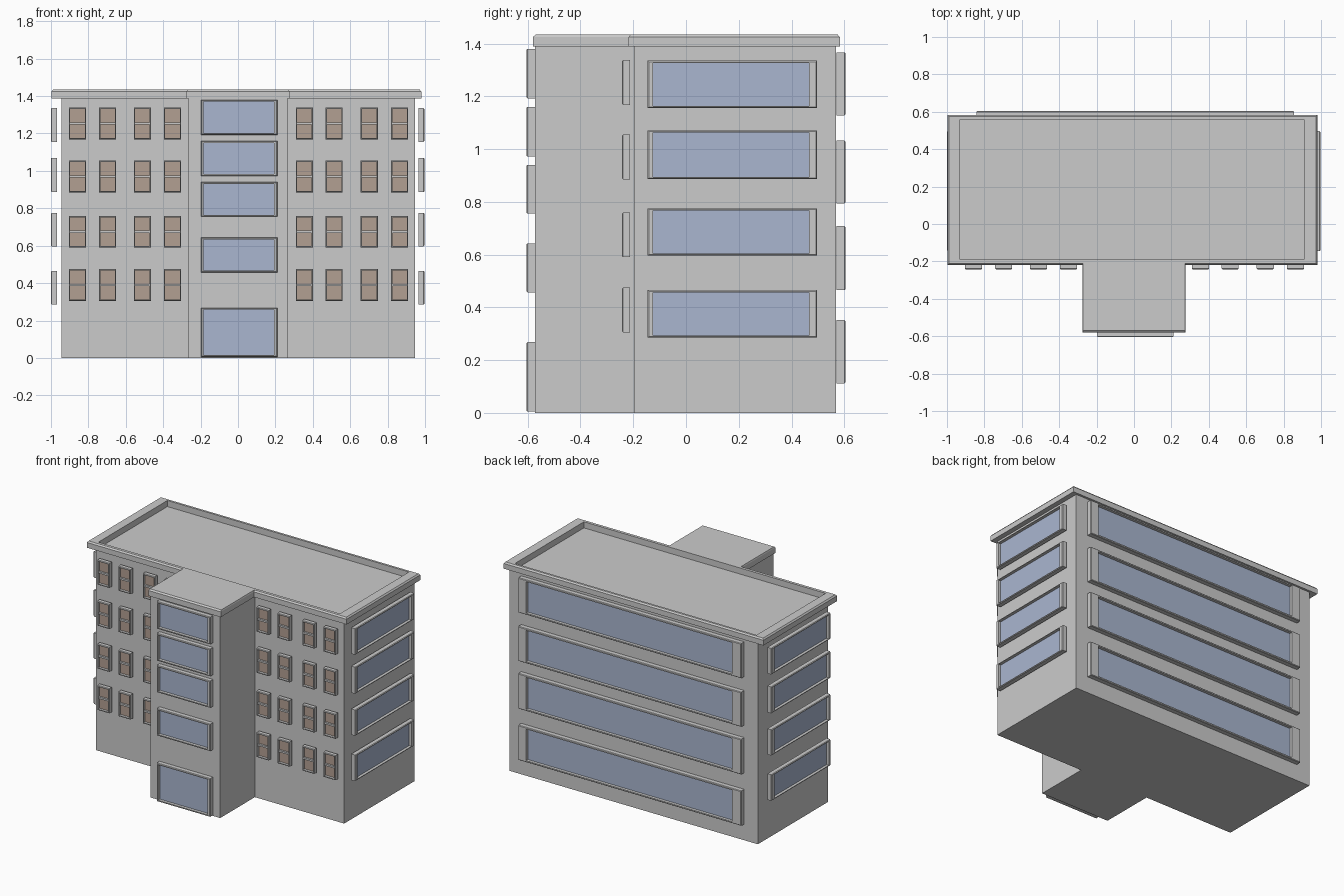
import bpy, bmesh, math
from mathutils import Matrix

if "Cube" in bpy.data.objects:
    bpy.data.objects.remove(bpy.data.objects["Cube"])


def material(name, color):
    m = bpy.data.materials.new(name)
    m.diffuse_color = color
    m.use_nodes = True
    m.node_tree.nodes["Principled BSDF"].inputs["Base Color"].default_value = m.diffuse_color
    return m


GREY = material("wall_grey", (0.6, 0.6, 0.6, 1))
BLUE = material("blue_glass", (0.40, 0.47, 0.63, 1))
BROWN = material("brown_glass", (0.45, 0.35, 0.29, 1))


def finish(bm, name, mats=()):
    bmesh.ops.recalc_face_normals(bm, faces=bm.faces)
    me = bpy.data.meshes.new(name)
    bm.to_mesh(me)
    bm.free()
    for m in mats:
        me.materials.append(m)
    ob = bpy.data.objects.new(name, me)
    bpy.context.collection.objects.link(ob)
    return ob


def add_loops(bm, loops, close=False):
    """Skin a chain of four-cornered loops; returns the vertex loops."""
    rings = [[bm.verts.new(p) for p in loop] for loop in loops]
    pairs = list(zip(rings, rings[1:]))
    if close:
        pairs.append((rings[-1], rings[0]))
    for a, b in pairs:
        for i in range(4):
            j = (i + 1) % 4
            bm.faces.new((a[i], a[j], b[j], b[i]))
    return rings


def flat_rect(x0, x1, y0, y1, z):
    return [(x0, y0, z), (x1, y0, z), (x1, y1, z), (x0, y1, z)]


def wall_rect(x0, x1, z0, z1, y):
    return [(x0, y, z0), (x1, y, z0), (x1, y, z1), (x0, y, z1)]


# Window: frame with recessed glass, made facing -y then turned to its wall
def window(name, u, z, out, depth, side, rim, glass, turn=0, bar=False):
    bm = bmesh.new()
    u0, u1, z0, z1 = *u, *z
    e, front, back, pane = 0.004, -out, -out + depth, -out + depth * 0.6
    g = (u0 + side[0], u1 - side[1], z0 + rim, z1 - rim)
    rings = add_loops(bm, [
        wall_rect(u0, u1, z0, z1, back),
        wall_rect(u0, u1, z0, z1, front + e),
        wall_rect(u0 + e, u1 - e, z0 + e, z1 - e, front),
        wall_rect(*g, front),
        wall_rect(*g, pane)])
    bm.faces.new(rings[0])
    bm.faces.new(rings[-1]).material_index = 1
    if bar:
        zc = (z0 + z1) / 2
        r = add_loops(bm, [wall_rect(g[0], g[1], zc - 0.006, zc + 0.006, y)
                           for y in (pane, front + e)])
        bm.faces.new(r[0])
        bm.faces.new(r[1])
    bm.transform(Matrix.Rotation(math.radians(turn), 4, 'Z'))
    return finish(bm, name, (GREY, glass))


def block(name, *loops):
    bm = bmesh.new()
    r = add_loops(bm, loops)
    bm.faces.new(r[0])
    bm.faces.new(r[-1])
    return finish(bm, name)


# Main block and entrance tower
main = (-0.945, 0.945, -0.195, 0.568)
block("main_block", flat_rect(*main, 0), flat_rect(*main, 1.392))
tower = (-0.265, 0.265, -0.572, -0.19)
block("entrance_tower", flat_rect(*tower, 0), flat_rect(*tower, 1.392))

# Tower roof cap with chamfered top
block("tower_cap",
      flat_rect(-0.275, 0.275, -0.58, -0.192, 1.388),
      flat_rect(-0.275, 0.275, -0.58, -0.192, 1.425),
      flat_rect(-0.272, 0.272, -0.57, -0.192, 1.434))

# Parapet ring around the sunken main roof
bm = bmesh.new()
inner = (-0.93, 0.91, -0.19, 0.56)
add_loops(bm, [
    flat_rect(*inner, 1.388),
    flat_rect(-0.998, 0.98, -0.218, 0.583, 1.388),
    flat_rect(-0.998, 0.98, -0.218, 0.583, 1.424),
    flat_rect(-0.99, 0.972, -0.21, 0.575, 1.434),
    flat_rect(*inner, 1.434)], close=True)
finish(bm, "roof_parapet")

# Tower windows and door
window("entrance_door", (-0.197, 0.21), (0.005, 0.268), 0.605, 0.034,
       (0.012, 0.018), 0.01, BLUE)
for z in ((0.457, 0.643), (0.755, 0.94), (0.972, 1.16), (1.192, 1.38)):
    window("tower_window", (-0.197, 0.21), z, 0.605, 0.034,
           (0.012, 0.018), 0.01, BLUE)

# Small front windows with a cross bar
for zc in (0.39, 0.675, 0.97, 1.253):
    for xc in (-0.858, -0.697, -0.511, -0.35, 0.355, 0.514, 0.702, 0.864):
        window("front_window", (xc - 0.046, xc + 0.046),
               (zc - 0.085, zc + 0.085), 0.242, 0.029,
               (0.007, 0.007), 0.008, BROWN, bar=True)

# Side ribbon windows
for z in ((0.285, 0.465), (0.597, 0.775), (0.887, 1.07), (1.155, 1.335)):
    window("right_window", (-0.145, 0.497), z, 0.996, 0.032,
           (0.02, 0.031), 0.008, BLUE, 90)
    window("left_window", (-0.497, 0.145), z, 1.0, 0.032,
           (0.031, 0.02), 0.008, BLUE, -90)

# Back ribbon windows
for z in ((0.112, 0.352), (0.465, 0.708), (0.793, 1.032), (1.127, 1.367)):
    window("back_window", (-0.855, 0.842), z, 0.604, 0.034,
           (0.06, 0.068), 0.012, BLUE, 180)
